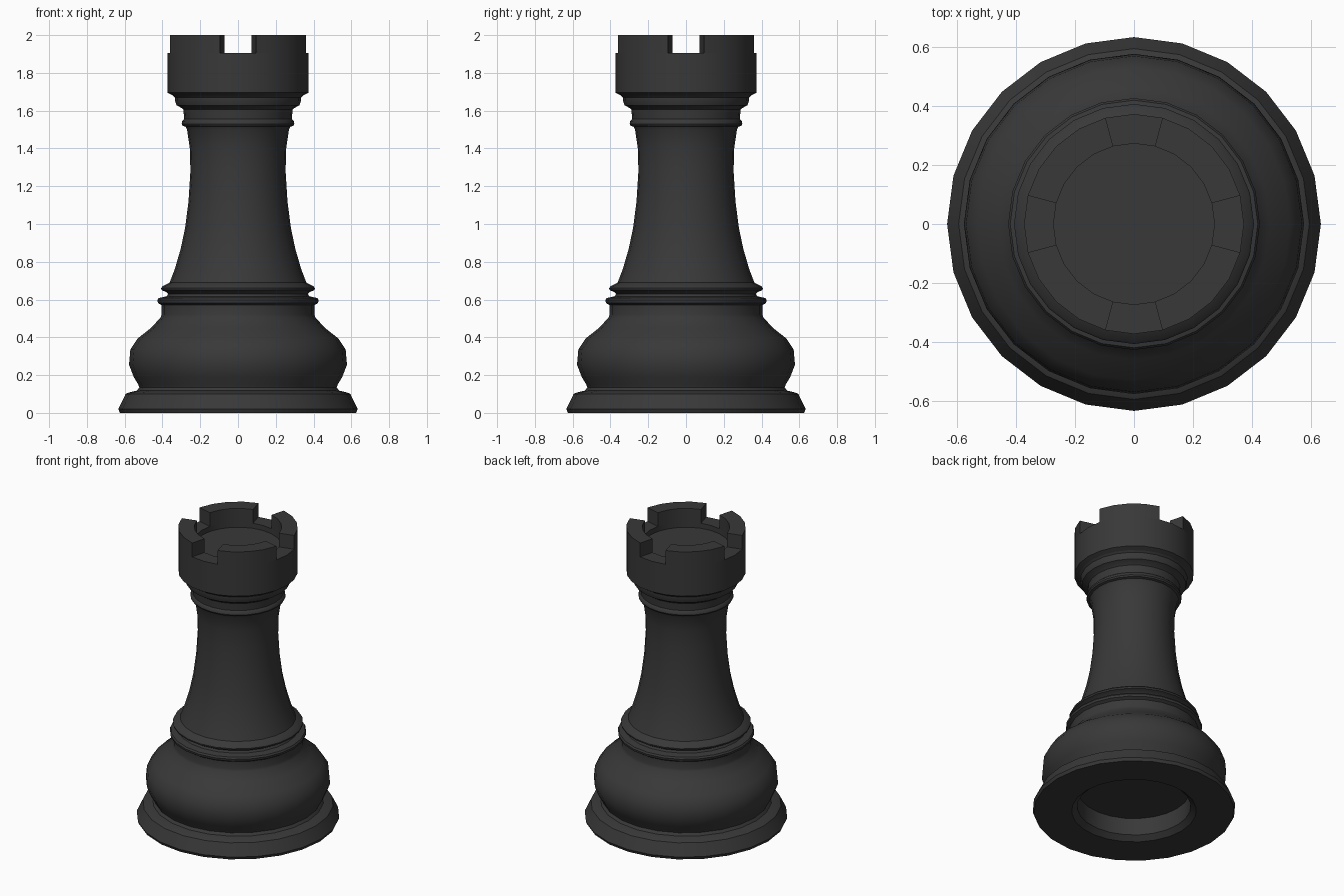
import bpy
import bmesh
import math

if "Cube" in bpy.data.objects:
    bpy.data.objects.remove(bpy.data.objects["Cube"])

SIDES = 24

ebony = bpy.data.materials.new("ebony black")
ebony.diffuse_color = (0.04, 0.04, 0.04, 1)
ebony.use_nodes = True
ebony.node_tree.nodes["Principled BSDF"].inputs["Base Color"].default_value = ebony.diffuse_color


def lathe(name, profile, battlement=None):
    """Spin an (r, z) profile round the z axis; optionally raise battlements."""
    bm = bmesh.new()
    verts = [bm.verts.new((r, 0, z)) for r, z in profile]
    edges = [bm.edges.new(pair) for pair in zip(verts, verts[1:])]
    bmesh.ops.spin(bm, geom=verts + edges, cent=(0, 0, 0), axis=(0, 0, 1),
                   angle=math.tau, steps=SIDES, use_merge=False)
    bmesh.ops.remove_doubles(bm, verts=bm.verts, dist=0.0005)
    bmesh.ops.recalc_face_normals(bm, faces=bm.faces)

    if battlement:
        rim_z, inner_r, height = battlement
        raised = []
        for f in bm.faces:
            c = f.calc_center_median()
            if all(abs(v.co.z - rim_z) < 0.001 and v.co.xy.length > inner_r - 0.001
                   for v in f.verts):
                seg = int(math.degrees(math.atan2(c.y, c.x)) % 360 // (360 / SIDES))
                if seg % 6 not in (0, 5):      # leave a notch on each axis
                    raised.append(f)
        out = bmesh.ops.extrude_face_region(bm, geom=raised)["geom"]
        for g in out:
            if isinstance(g, bmesh.types.BMVert):
                g.co.z += height
        bmesh.ops.recalc_face_normals(bm, faces=bm.faces)

    mesh = bpy.data.meshes.new(name)
    bm.to_mesh(mesh)
    bm.free()
    mesh.materials.append(ebony)
    obj = bpy.data.objects.new(name, mesh)
    bpy.context.collection.objects.link(obj)
    bpy.ops.object.select_all(action='DESELECT')
    obj.select_set(True)
    bpy.context.view_layer.objects.active = obj
    bpy.ops.object.shade_smooth_by_angle(angle=math.radians(35))
    return obj


# Foot with hollow underside, bulging base and double collar
lathe("base", [
    (0, 0.145), (0.35, 0.145), (0.355, 0.03), (0.39, 0), (0.625, 0),
    (0.634, 0.02), (0.595, 0.10), (0.578, 0.108), (0.535, 0.118),
    (0.522, 0.135), (0.528, 0.15), (0.552, 0.19), (0.577, 0.255),
    (0.57, 0.335), (0.53, 0.395), (0.46, 0.45), (0.41, 0.505),
    (0.405, 0.52), (0.405, 0.57), (0.424, 0.582), (0.427, 0.597),
    (0.42, 0.608), (0.378, 0.617), (0.37, 0.63), (0.38, 0.64),
    (0.405, 0.65), (0.407, 0.66), (0.40, 0.67), (0.362, 0.69)])

# Slender flared column
lathe("column", [
    (0.362, 0.69), (0.335, 0.76), (0.303, 0.87), (0.28, 0.98),
    (0.262, 1.12), (0.252, 1.28), (0.255, 1.40), (0.27, 1.50),
    (0.278, 1.515)])

# Neck rings below the tower head
lathe("neck_rings", [
    (0.278, 1.515), (0.293, 1.52), (0.298, 1.53), (0.295, 1.545),
    (0.285, 1.555), (0.289, 1.605), (0.30, 1.615), (0.325, 1.628),
    (0.334, 1.655), (0.334, 1.67), (0.345, 1.68)])

# Tower head with four notches and sunken floor
lathe("tower_head", [
    (0.345, 1.68), (0.373, 1.695), (0.373, 1.905), (0.273, 1.905),
    (0.273, 1.87), (0, 1.87)], battlement=(1.905, 0.273, 0.095))
